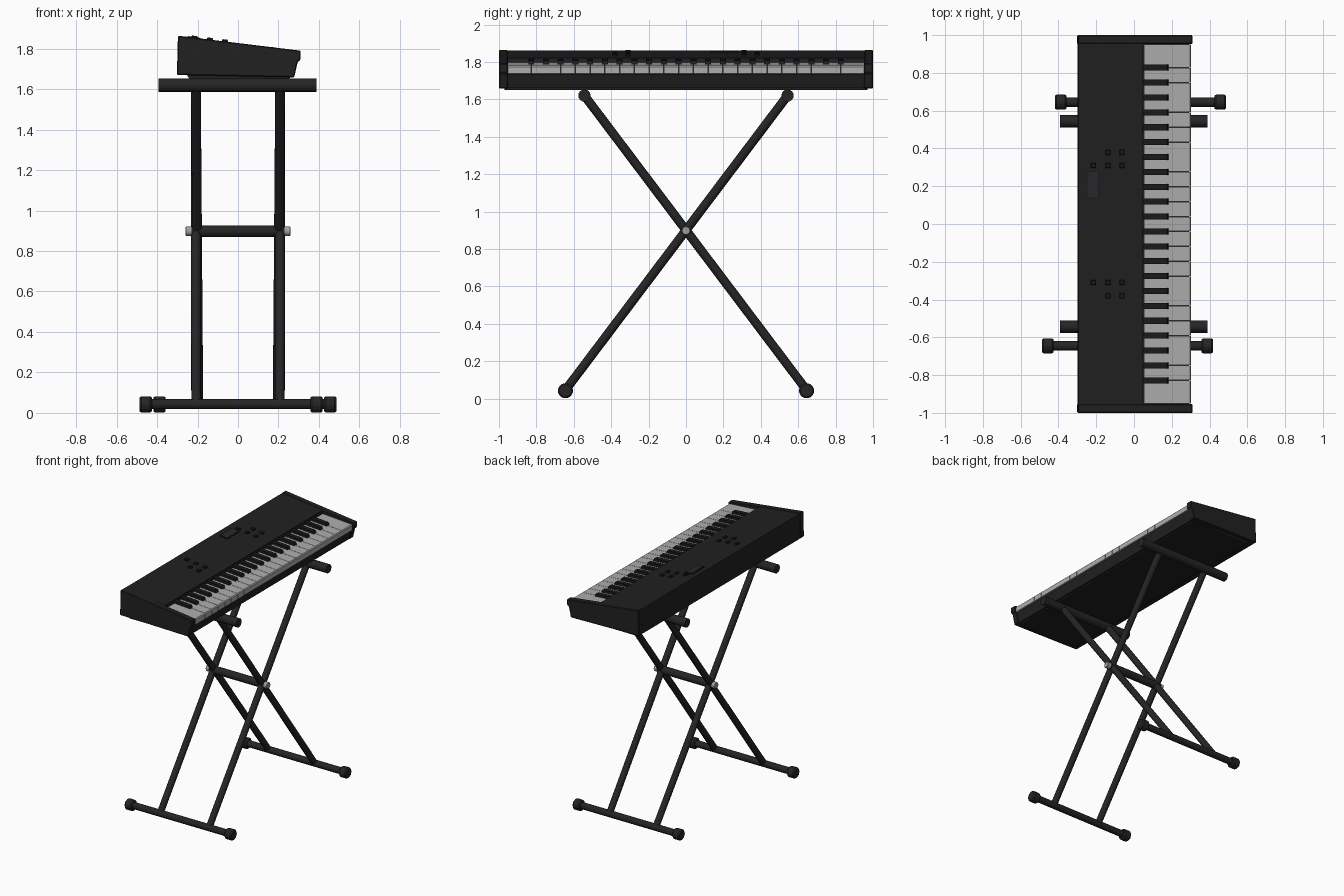
import bpy, bmesh, math
from mathutils import Vector

if "Cube" in bpy.data.objects:
    bpy.data.objects.remove(bpy.data.objects["Cube"])


def material(name, r, g, b):
    m = bpy.data.materials.new(name)
    m.diffuse_color = (r, g, b, 1)
    m.use_nodes = True
    m.node_tree.nodes["Principled BSDF"].inputs["Base Color"].default_value = m.diffuse_color
    return m


BODY = material("black casing", 0.015, 0.015, 0.016)
STAND = material("dark metal", 0.018, 0.018, 0.019)
WHITE = material("ivory grey", 0.42, 0.42, 0.42)
EBONY = material("black keys", 0.010, 0.010, 0.010)
SILVER = material("silver", 0.35, 0.36, 0.36)
SCREEN = material("display", 0.022, 0.022, 0.024)


def finish(name, bm, mat, bevel=0, smooth=False):
    bmesh.ops.recalc_face_normals(bm, faces=bm.faces)
    me = bpy.data.meshes.new(name)
    bm.to_mesh(me)
    bm.free()
    me.materials.append(mat)
    ob = bpy.data.objects.new(name, me)
    bpy.context.collection.objects.link(ob)
    if bevel:
        mod = ob.modifiers.new("soft edges", 'BEVEL')
        mod.width, mod.segments, mod.limit_method = bevel, 1, 'ANGLE'
    if smooth:
        bpy.context.view_layer.objects.active = ob
        ob.select_set(True)
        bpy.ops.object.shade_smooth_by_angle(angle=math.radians(40))
        ob.select_set(False)
    return ob


def extrude(bm, profile, y0, y1):
    """Add an x-z profile extruded along y."""
    a = [bm.verts.new((x, y0, z)) for x, z in profile]
    b = [bm.verts.new((x, y1, z)) for x, z in profile]
    bm.faces.new(a)
    bm.faces.new(b[::-1])
    n = len(a)
    for i in range(n):
        bm.faces.new((a[i], a[(i + 1) % n], b[(i + 1) % n], b[i]))


def tube(name, p, q, r, mat=STAND, sides=16, bevel=0):
    p, q = Vector(p), Vector(q)
    bm = bmesh.new()
    bmesh.ops.create_cone(bm, cap_ends=True, segments=sides, radius1=r, radius2=r,
                          depth=(q - p).length)
    rot = (q - p).to_track_quat('Z', 'Y')
    bmesh.ops.rotate(bm, matrix=rot.to_matrix(), verts=bm.verts)
    bmesh.ops.translate(bm, vec=(p + q) / 2, verts=bm.verts)
    return finish(name, bm, mat, bevel, sides > 10)


def top_z(x):
    """Height of the sloping control panel."""
    return 1.862 - (x + 0.295) * 0.119


# casing with a step for the key bed
bm = bmesh.new()
extrude(bm, [(-0.30, 1.672), (-0.295, 1.86), (0.048, top_z(0.048)), (0.048, 1.738),
             (0.292, 1.735), (0.272, 1.66)], -0.955, 0.955)
finish("casing", bm, BODY)

# end cheeks
for s in (-1, 1):
    bm = bmesh.new()
    extrude(bm, [(-0.302, 1.67), (-0.297, 1.864), (0.31, 1.79), (0.31, 1.745),
                 (0.295, 1.735), (0.278, 1.658)], s * 0.953, s * 1.0)
    finish("end_cheek", bm, BODY, 0.005)

# base plate
bm = bmesh.new()
extrude(bm, [(-0.24, 1.651), (-0.26, 1.68), (0.26, 1.68), (0.255, 1.651)], -0.97, 0.97)
finish("base_plate", bm, BODY)

# keys: white keys meet under each black key
count, pitch = 22, 0.0788
centres = [(i - (count - 1) / 2) * pitch for i in range(count)]
edges = [-0.952] + centres + [0.952]
bm = bmesh.new()
for a, b in zip(edges, edges[1:]):
    extrude(bm, [(0.052, 1.736), (0.052, 1.796), (0.296, 1.780), (0.302, 1.774),
                 (0.302, 1.737)], a + 0.0012, b - 0.0012)
finish("white_keys", bm, WHITE)
bm = bmesh.new()
for c in centres:
    extrude(bm, [(0.05, 1.785), (0.05, 1.815), (0.175, 1.807), (0.187, 1.78)],
            c - 0.016, c + 0.016)
finish("black_keys", bm, EBONY)


# control panel buttons and display
def plate(bm, x, y, w, d, h):
    x0, x1 = x - w / 2, x + w / 2
    extrude(bm, [(x0, top_z(x0) - 0.004), (x0, top_z(x0) + h),
                 (x1, top_z(x1) + h), (x1, top_z(x1) - 0.004)], y - d / 2, y + d / 2)


bm = bmesh.new()
for s in (-1, 1):
    for x, y in ((-0.138, 0.38), (-0.064, 0.38), (-0.138, 0.31), (-0.064, 0.31), (-0.215, 0.31)):
        plate(bm, x, s * y, 0.028, 0.028, 0.011)
finish("buttons", bm, EBONY, 0.003)
bm = bmesh.new()
plate(bm, -0.218, 0.208, 0.066, 0.146, 0.004)
finish("display_frame", bm, EBONY)
bm = bmesh.new()
plate(bm, -0.218, 0.208, 0.054, 0.134, 0.006)
finish("display", bm, SCREEN)

# crossed stand: each frame has a foot, two legs and a support bar
for s in (-1, 1):
    tube("support_bar", (-0.392, s * 0.543, 1.62), (0.388, s * 0.543, 1.62), 0.033)
    cx = s * 0.034
    tube("foot_bar", (cx - 0.43, s * 0.645, 0.043), (cx + 0.43, s * 0.645, 0.043), 0.025)
    for e in (-1, 1):
        tube("foot_cap", (cx + e * 0.392, s * 0.645, 0.042), (cx + e * 0.452, s * 0.645, 0.042),
             0.043, sides=8, bevel=0.008)
        foot_x = 0.207 if s < 0 else 0.196
        tube("leg", (e * foot_x, s * 0.645, 0.045), (e * 0.208, -s * 0.543, 1.62), 0.024)

# pivot bar and bolts
tube("pivot_bar", (-0.23, 0, 0.898), (0.23, 0, 0.898), 0.029)
for e in (-1, 1):
    tube("pivot_bolt", (e * 0.225, 0, 0.898), (e * 0.26, 0, 0.898), 0.024, SILVER, bevel=0.004)
